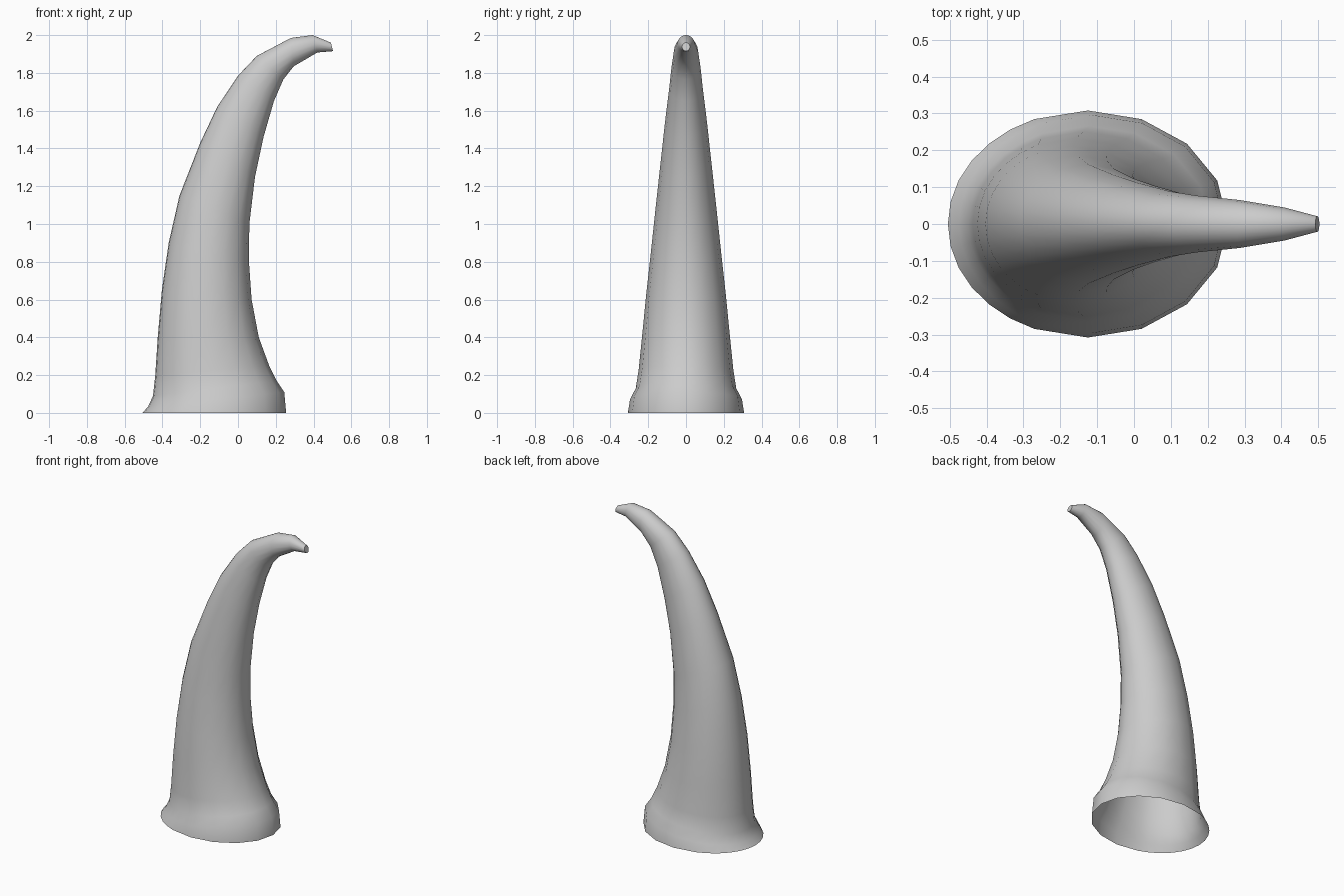
import bpy, bmesh
from math import radians, cos, sin
from mathutils import Vector

if "Cube" in bpy.data.objects:
    bpy.data.objects.remove(bpy.data.objects["Cube"])

# cross-sections: outer point (x, z), inner point (x, z), half width in y
RINGS = [
    (-.505, 0, .255, 0, .308),
    (-.475, .035, .245, .11, .296),
    (-.450, .09, .205, .17, .266),
    (-.438, .20, .165, .25, .251),
    (-.425, .40, .110, .40, .233),
    (-.403, .65, .072, .60, .211),
    (-.367, .90, .058, .80, .186),
    (-.310, 1.15, .060, 1.0, .162),
    (-.200, 1.43, .090, 1.25, .133),
    (-.110, 1.62, .135, 1.46, .111),
    (0, 1.785, .190, 1.65, .089),
    (.100, 1.89, .240, 1.765, .077),
    (.280, 1.985, .295, 1.835, .065),
    (.395, 2.0, .420, 1.908, .045),
    (.492, 1.96, .503, 1.915, .021),
]

# coarser sides on the inner curve, finer on the outer curve
half = [22.5 * i for i in range(6)] + [112.5 + 11.25 * i for i in range(1, 6)]
angles = half + [180] + [360 - a for a in reversed(half[1:])]

# horn: lofted shell, open base, capped tip
bm = bmesh.new()
loops = []
for ox, oz, ix, iz, w in RINGS:
    outer, inner = Vector((ox, 0, oz)), Vector((ix, 0, iz))
    mid, u = (outer + inner) / 2, (inner - outer) / 2
    loops.append([bm.verts.new(mid + u * cos(radians(a)) + Vector((0, w * sin(radians(a)), 0)))
                  for a in angles])
n = len(angles)
for a, b in zip(loops, loops[1:]):
    for i in range(n):
        j = (i + 1) % n
        bm.faces.new((a[i], a[j], b[j], b[i]))
bm.faces.new(loops[-1])
bmesh.ops.recalc_face_normals(bm, faces=bm.faces)

mesh = bpy.data.meshes.new("horn")
bm.to_mesh(mesh)
bm.free()
horn = bpy.data.objects.new("horn", mesh)
bpy.context.collection.objects.link(horn)
bpy.context.view_layer.objects.active = horn
horn.select_set(True)
bpy.ops.object.shade_smooth_by_angle(angle=radians(32))
